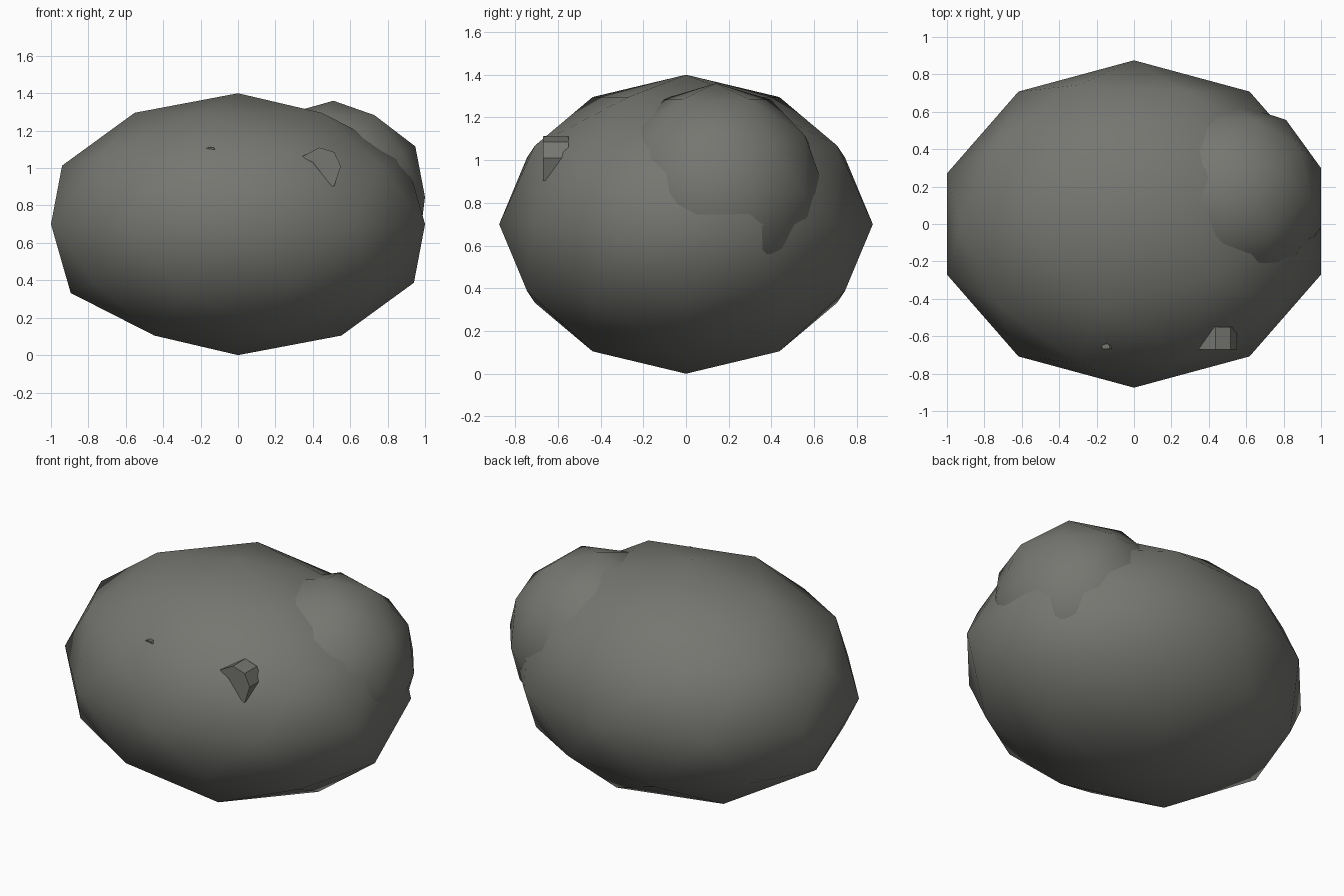
import bpy, math

if "Cube" in bpy.data.objects:
    bpy.data.objects.remove(bpy.data.objects["Cube"])

stone = bpy.data.materials.new("warm_grey_stone")
stone.diffuse_color = (0.18, 0.18, 0.165, 1)
stone.use_nodes = True
stone.node_tree.nodes["Principled BSDF"].inputs["Base Color"].default_value = stone.diffuse_color


def boulder(name, centre, scale):
    """Low-poly, smooth-shaded lump."""
    bpy.ops.mesh.primitive_ico_sphere_add(subdivisions=2, radius=1, location=centre,
                                          rotation=(0, 0, math.pi))
    ob = bpy.context.object
    ob.name = name
    ob.scale = scale
    bpy.ops.object.transform_apply(location=False, rotation=True, scale=True)
    bpy.ops.object.shade_smooth()
    ob.data.materials.append(stone)
    return ob


def chip(name, outline, front, back):
    """Flat-fronted prism poking out of the front of the rock."""
    n = len(outline)
    verts = [(x, front, z) for x, z in outline] + [(x, back, z) for x, z in outline]
    faces = [tuple(range(n)), tuple(reversed(range(n, 2 * n)))]
    faces += [(i, i + n, (i + 1) % n + n, (i + 1) % n) for i in range(n)]
    me = bpy.data.meshes.new(name)
    me.from_pydata(verts, [], faces)
    me.materials.append(stone)
    ob = bpy.data.objects.new(name, me)
    bpy.context.collection.objects.link(ob)
    return ob


# Main rock and the smaller lump on its upper right
boulder("main_rock", (0, 0, 0.70), (1.0515, 0.875, 0.70))
boulder("side_rock", (0.51, 0.14, 0.845), (0.515, 0.515, 0.515))

# Stone chips on the front (outlines run anticlockwise seen from the front)
chip("large_chip", [(0.34, 1.06), (0.40, 1.03), (0.50, 0.905), (0.515, 0.905),
                    (0.55, 1.01), (0.515, 1.085), (0.435, 1.11)], -0.67, -0.55)
chip("small_chip", [(-0.17, 1.105), (-0.12, 1.098), (-0.13, 1.11), (-0.15, 1.112)],
     -0.667, -0.55)
